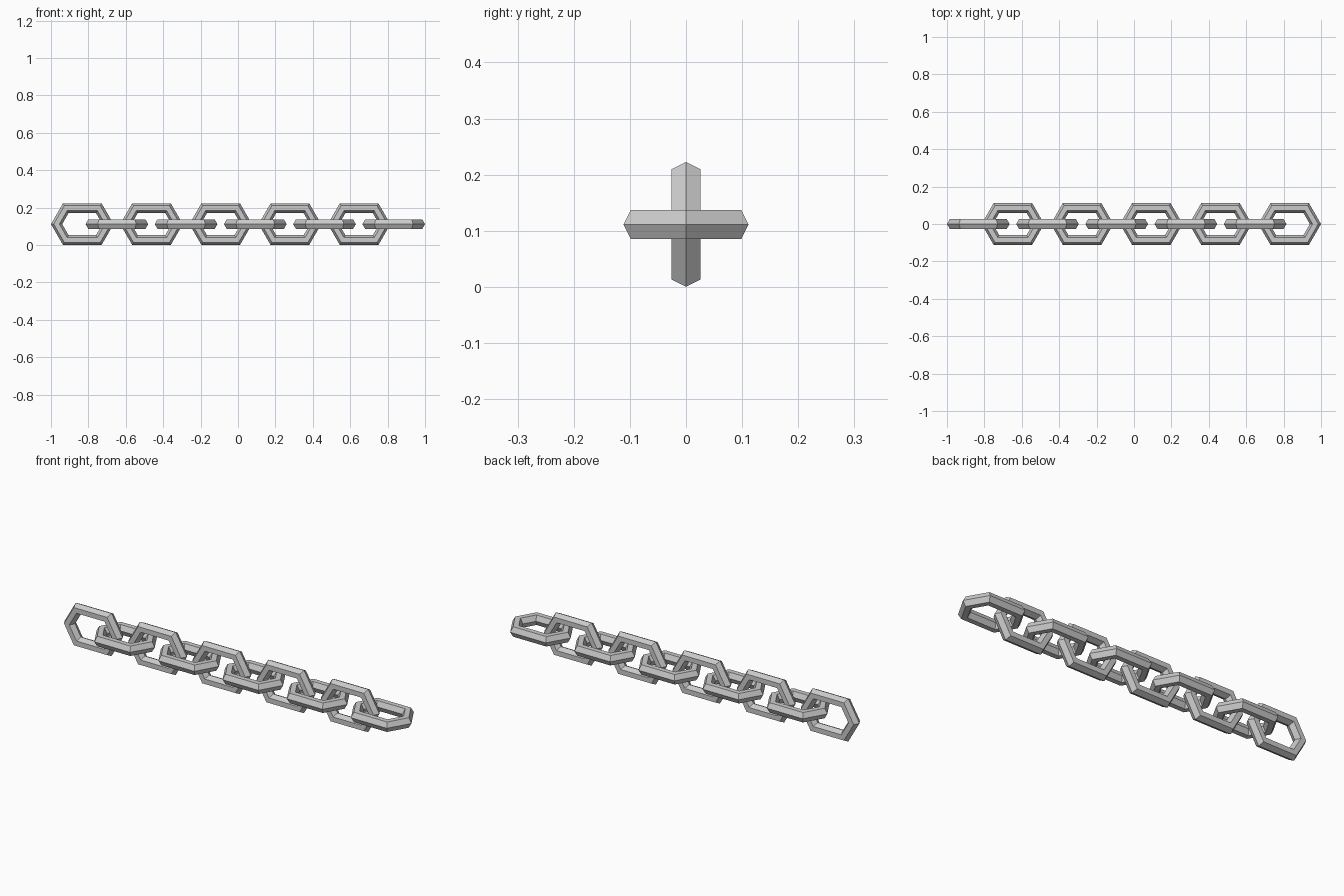
import bpy, bmesh
from math import cos, sin, pi, radians

if "Cube" in bpy.data.objects:
    bpy.data.objects.remove(bpy.data.objects["Cube"])

RING, TUBE = 0.0985, 0.03    # hexagonal ring radius and bar radius
LENGTH, COUNT = 0.335, 10    # link length, number of links
STRETCH = LENGTH / 2 - RING - TUBE
PITCH = (2 - LENGTH) / (COUNT - 1)
HEIGHT = (RING + TUBE) * sin(pi / 3)


def link_mesh():
    """Six-sided torus pulled apart along x into an oblong link."""
    bm = bmesh.new()
    rings = []
    for i in range(6):
        a = i * pi / 3
        shift = STRETCH if cos(a) > 0 else -STRETCH
        ring = []
        for j in range(6):
            b = j * pi / 3
            r = RING + TUBE * cos(b)
            ring.append(bm.verts.new((r * cos(a) + shift, r * sin(a), TUBE * sin(b))))
        rings.append(ring)
    for i in range(6):
        p, q = rings[i], rings[(i + 1) % 6]
        for j in range(6):
            k = (j + 1) % 6
            bm.faces.new((p[j], q[j], q[k], p[k]))
    bmesh.ops.recalc_face_normals(bm, faces=bm.faces)
    mesh = bpy.data.meshes.new("chain_link")
    bm.to_mesh(mesh)
    bm.free()
    return mesh


# Alternating upright and flat links sharing one mesh
mesh = link_mesh()
for n in range(COUNT):
    upright = n % 2 == 0
    name = "upright_link" if upright else "flat_link"
    link = bpy.data.objects.new(f"{name}_{n + 1}", mesh)
    link.location = (-1 + LENGTH / 2 + n * PITCH, 0, HEIGHT)
    link.rotation_euler.x = radians(90) if upright else 0
    bpy.context.collection.objects.link(link)
